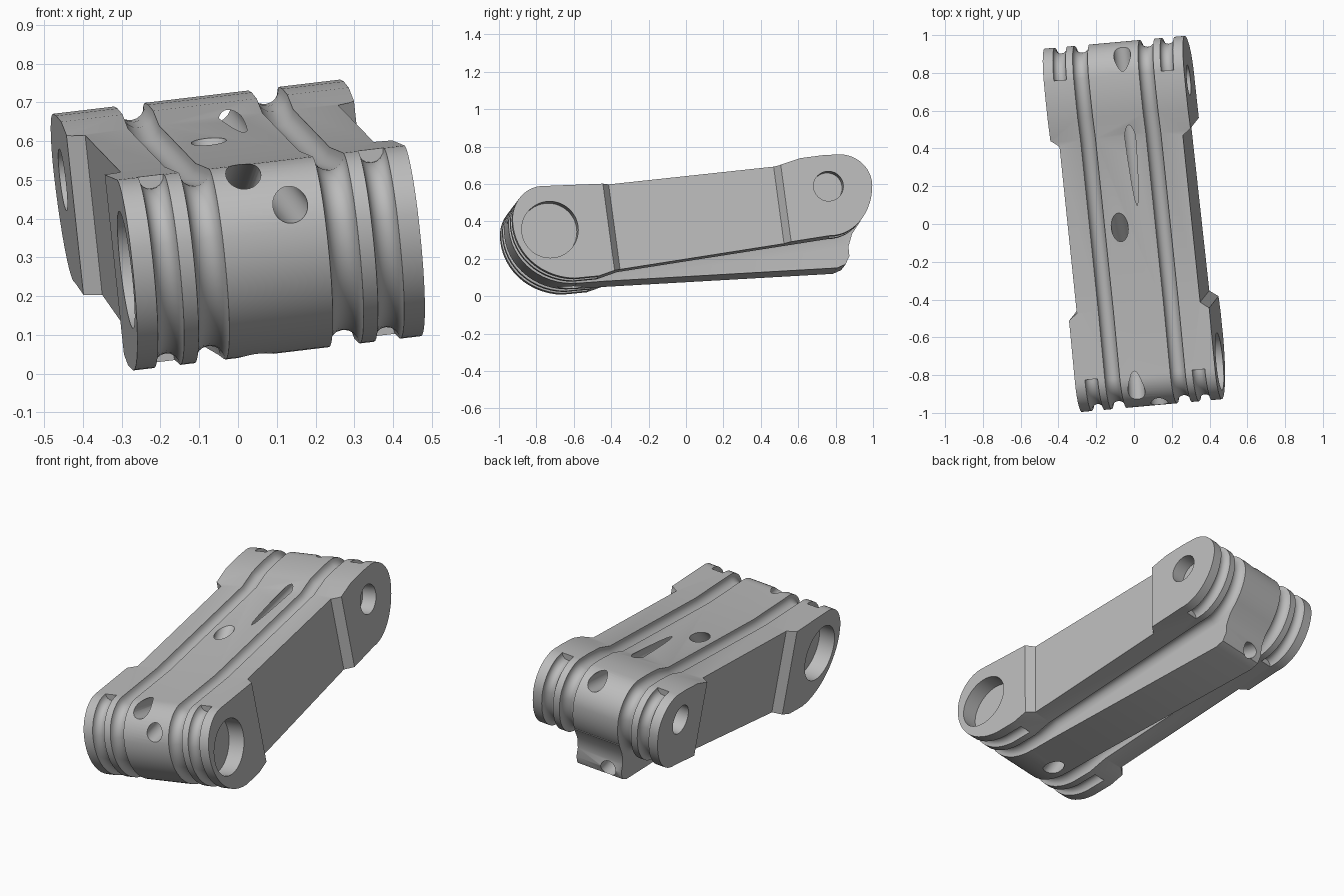
import bpy, bmesh, math
from mathutils import Matrix, Vector

old = bpy.data.objects.get("Cube")
if old:
    bpy.data.objects.remove(old, do_unlink=True)

grey = bpy.data.materials.new("machined grey")
grey.use_nodes = True
COLOUR = (0.5, 0.5, 0.5, 1)
grey.diffuse_color = COLOUR
grey.node_tree.nodes["Principled BSDF"].inputs["Base Color"].default_value = COLOUR


def make(name, bm):
    bmesh.ops.recalc_face_normals(bm, faces=bm.faces)
    mesh = bpy.data.meshes.new(name)
    bm.to_mesh(mesh)
    bm.free()
    mesh.materials.append(grey)
    ob = bpy.data.objects.new(name, mesh)
    bpy.context.collection.objects.link(ob)
    return ob


def loft(name, rings, closed=False):
    """Skin a row of equal-sized rings; cap the ends unless closed."""
    bm = bmesh.new()
    loops = [[bm.verts.new(p) for p in ring] for ring in rings]
    pairs = list(zip(loops, loops[1:]))
    if closed:
        pairs.append((loops[-1], loops[0]))
    else:
        bm.faces.new(loops[0])
        bm.faces.new(loops[-1])
    for a, b in pairs:
        for i in range(len(a)):
            j = (i + 1) % len(a)
            bm.faces.new((a[i], a[j], b[j], b[i]))
    return make(name, bm)


def plate(name, profile, half):
    return loft(name, [[(x, y, z) for y, z in profile] for x in (-half, half)])


def rod(name, start, end, radius, sides=32):
    start, end = Vector(start), Vector(end)
    turn = (end - start).to_track_quat('Z', 'Y')
    ring = [turn @ Vector((radius * math.cos(t), radius * math.sin(t), 0))
            for t in (math.tau * i / sides for i in range(sides))]
    return loft(name, [[p + c for p in ring] for c in (start, end)])


def groove(name, path, x, radius, closed=False, sides=16):
    """Sweep a round cutter along a side-view path at the given x."""
    rings, n = [], len(path)
    for i, (y, z) in enumerate(path):
        before = path[i - 1] if closed or i else path[0]
        after = path[(i + 1) % n] if closed or i < n - 1 else path[i]
        d = Vector((after[0] - before[0], after[1] - before[1])).normalized()
        rings.append([(x + radius * math.cos(t),
                       y - d.y * radius * math.sin(t),
                       z + d.x * radius * math.sin(t))
                      for t in (math.tau * k / sides for k in range(sides))])
    return loft(name, rings, closed)


def arc(cy, cz, ry, rz, a0, a1, n=14):
    return [(cy + ry * math.cos(t), cz + rz * math.sin(t))
            for t in (math.radians(a0 + (a1 - a0) * i / n) for i in range(n + 1))]


def combine(target, tool, operation):
    mod = target.modifiers.new(operation, 'BOOLEAN')
    mod.operation, mod.object, mod.solver = operation, tool, 'EXACT'
    bpy.context.view_layer.objects.active = target
    bpy.ops.object.modifier_apply(modifier=mod.name)
    bpy.data.objects.remove(tool, do_unlink=True)


# Side outline: rounded front and back ends joined by a rising bar
front = arc(-.80, .36, .165, .18, 90, 180) + arc(-.63, .36, .335, .314, 180, 270)[1:]
back = arc(.74, .56, .226, .27, 270, 360) + arc(.79, .56, .176, .168, 0, 90)[1:]
outline = (front + [(-.5, .06), (-.39, .1)] + back
           + [(.7, .722), (.58, .705), (.466, .666), (-.444, .558)])
link = plate("link_body", outline, .375)

# Side recesses between the end bosses, with sloped shoulders
LEAN = .135
for side in (-1, 1):
    rings = []
    for x, y0, y1 in ((.33, -.37, .53), (.42, -.44, .60)):
        rings.append([(side * x, y - LEAN * z, z)
                      for y, z in ((y0, -.2), (y1, -.2), (y1, 1), (y0, 1))])
    combine(link, loft("side_recess", rings), 'DIFFERENCE')

# Cable grooves: full loops inside, end-only grooves outside
for side in (-1, 1):
    combine(link, groove("loop_groove", outline, side * .175, .04, True), 'DIFFERENCE')
    for path in (front + [(-.5, .06)], back):
        combine(link, groove("end_groove", path, side * .287, .034), 'DIFFERENCE')

# Central keel under the bar
keel = plate("keel", [(-.6, .047), (-.45, .06), (.8, .145), (.845, .165), (.865, .21),
                      (.86, .26), (.88, .33), (.925, .40), (.7, .5), (-.5, .3)], .135)
combine(link, keel, 'UNION')

# Blind pivot sockets on both sides
for side in (-1, 1):
    for y, z, r, deep in ((-.764, .306, .152, .09), (.731, .556, .08, .08)):
        combine(link, rod("pivot_socket", (side * (.375 - deep), y, z),
                          (side * .45, y, z), r, 48), 'DIFFERENCE')

# Long drilled passages: end to end, grazing slot to keel tip, and oblique
for start, end in (((.05, -1.1, .40), (.05, 1.1, .725)),
                   ((-.055, -1.1, .553), (-.055, 1.0, .179)),
                   ((-.055, -.75, -.07), (-.055, .14, .75))):
    combine(link, rod("passage", start, end, .045), 'DIFFERENCE')

# Smooth curved faces, keep machined edges crisp
bpy.ops.object.select_all(action='DESELECT')
link.select_set(True)
bpy.context.view_layer.objects.active = link
bpy.ops.object.shade_smooth_by_angle(angle=math.radians(30))

# Tilt the finished link into its resting pose
u = Vector((.989, .09, .118)).normalized()
v = (Vector((0, 1, 0)) - u * u.y).normalized()
w = u.cross(v)
link.data.transform(Matrix((u, v, w)).transposed().to_4x4())
link.data.transform(Matrix.Translation((.05, 0, 0)))
